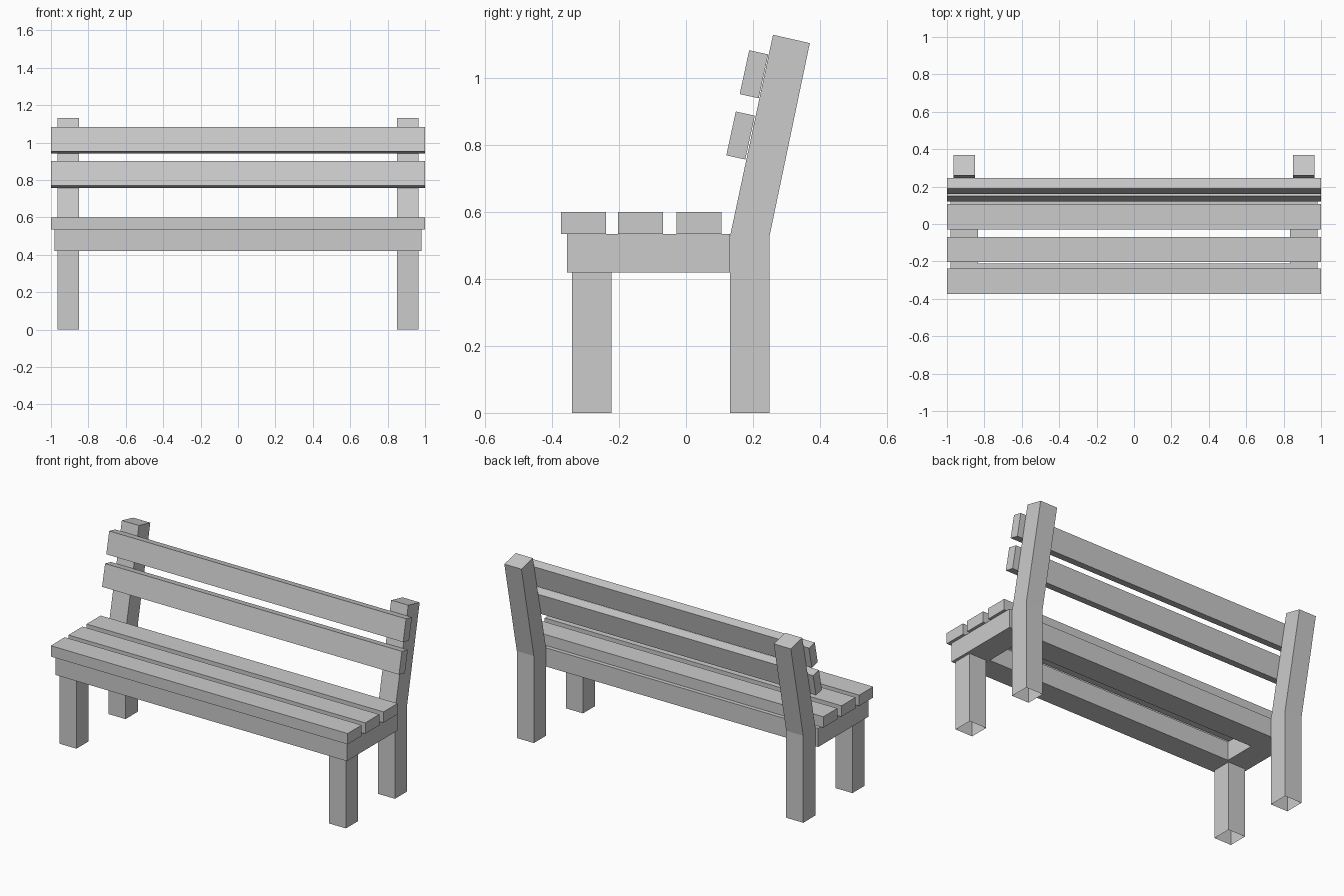
import bpy, bmesh, math

default = bpy.data.objects.get("Cube")
if default:
    bpy.data.objects.remove(default, do_unlink=True)

GREY = (0.6, 0.6, 0.6, 1)
paint = bpy.data.materials.new("plain grey")
paint.use_nodes = True
paint.diffuse_color = GREY
paint.node_tree.nodes["Principled BSDF"].inputs["Base Color"].default_value = GREY


def finish(name, bm):
    bmesh.ops.recalc_face_normals(bm, faces=bm.faces)
    mesh = bpy.data.meshes.new(name)
    bm.to_mesh(mesh)
    bm.free()
    mesh.materials.append(paint)
    obj = bpy.data.objects.new(name, mesh)
    bpy.context.collection.objects.link(obj)
    return obj


def board(name, y, z, depth, height, tilt=0):
    """Full-width plank centred on y, z and leaning back by tilt."""
    bm = bmesh.new()
    bmesh.ops.create_cube(bm, size=1)
    bmesh.ops.scale(bm, vec=(2, depth, height), verts=bm.verts)
    obj = finish(name, bm)
    obj.location = (0, y, z)
    obj.rotation_euler.x = -tilt
    return obj


def post(name, profile):
    """Side profile given thickness in x, open underneath, mirrored."""
    bm = bmesh.new()
    face = bm.faces.new([bm.verts.new((0.85, y, z)) for y, z in profile])
    ext = bmesh.ops.extrude_face_region(bm, geom=[face], use_keep_orig=True)
    moved = [v for v in ext["geom"] if isinstance(v, bmesh.types.BMVert)]
    bmesh.ops.translate(bm, verts=moved, vec=(0.115, 0, 0))
    bmesh.ops.recalc_face_normals(bm, faces=bm.faces)
    base = [f for f in bm.faces if all(v.co.z < 0.001 for v in f.verts)]
    bmesh.ops.delete(bm, geom=base, context="FACES")
    obj = finish(name, bm)
    obj.modifiers.new("Mirror", "MIRROR").use_mirror_merge = False
    return obj


# Legs and bent back posts
post("front_legs", [(-0.34, 0), (-0.34, 0.42), (-0.223, 0.42), (-0.223, 0)])
post("back_posts", [(0.132, 0), (0.132, 0.53), (0.26, 1.13),
                    (0.37, 1.105), (0.25, 0.53), (0.25, 0)])

# Rectangular seat frame with an open middle
bm = bmesh.new()
edges = []
for x, front, back in [(0.982, -0.355, 0.131), (0.835, -0.21, -0.015)]:
    ring = [bm.verts.new((sx * x, y, 0.42))
            for sx, y in [(-1, front), (1, front), (1, back), (-1, back)]]
    edges += [bm.edges.new((ring[i], ring[i - 1])) for i in range(4)]
flat = bmesh.ops.bridge_loops(bm, edges=edges)["faces"]
ext = bmesh.ops.extrude_face_region(bm, geom=flat, use_keep_orig=True)
top = [v for v in ext["geom"] if isinstance(v, bmesh.types.BMVert)]
bmesh.ops.translate(bm, verts=top, vec=(0, 0, 0.114))
finish("seat_frame", bm)

# Seat slats
for i, y in enumerate((-0.306, -0.136, 0.039)):
    board(f"seat_slat_{i + 1}", y, 0.567, 0.135, 0.066)

# Leaning back slats
lean = math.atan2(0.13, 0.6)
for label, y, z in [("lower", 0.163, 0.829), ("upper", 0.203, 1.012)]:
    board(f"{label}_back_slat", y, z, 0.058, 0.134, lean)
